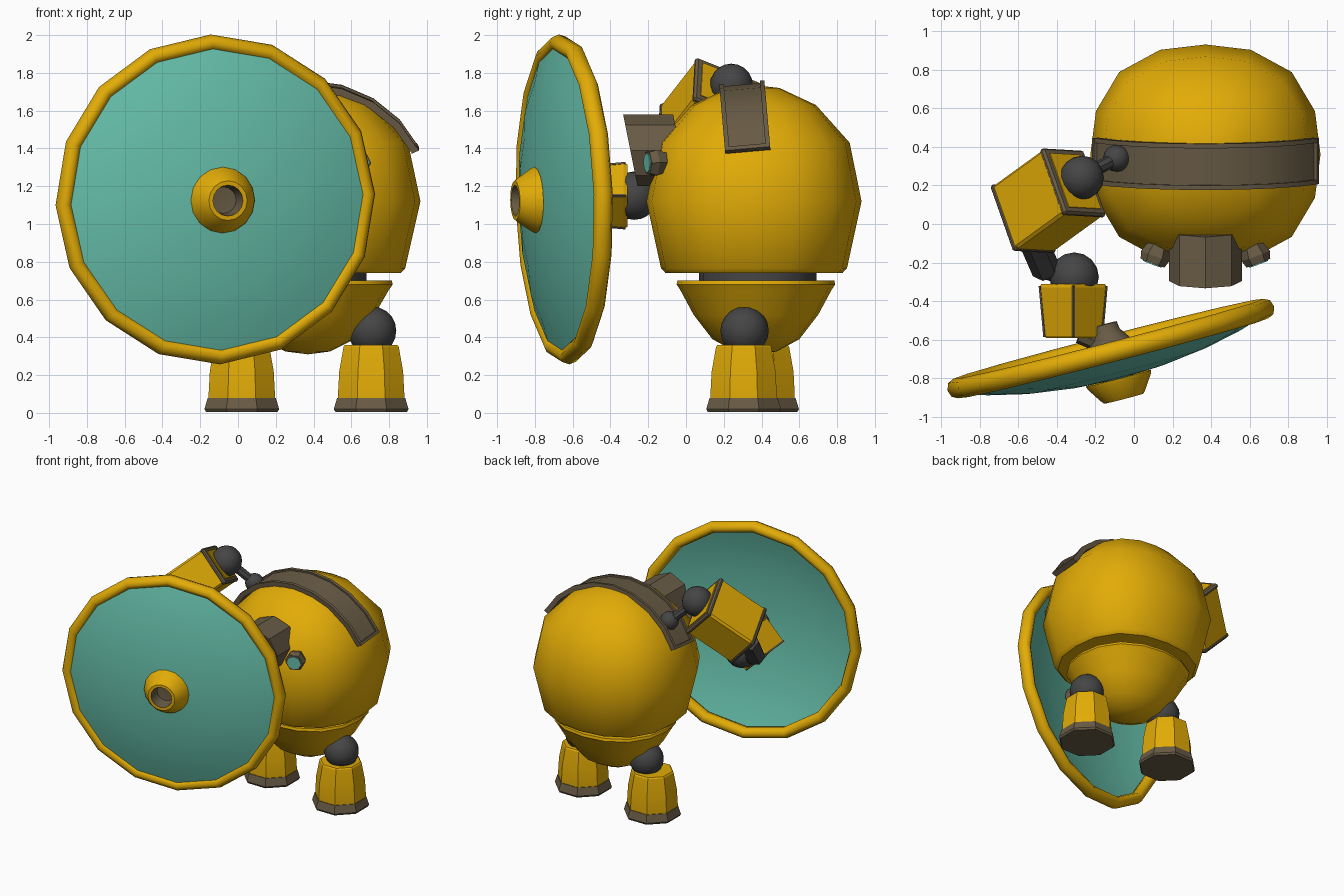
import bpy, bmesh, math
from mathutils import Vector, Matrix

if "Cube" in bpy.data.objects:
    bpy.data.objects.remove(bpy.data.objects["Cube"], do_unlink=True)


def material(name, rgb):
    m = bpy.data.materials.new(name)
    m.use_nodes = True
    m.diffuse_color = (*rgb, 1)
    m.node_tree.nodes["Principled BSDF"].inputs["Base Color"].default_value = (*rgb, 1)
    return m


YELLOW = material("yellow paint", (0.76, 0.41, 0.002))
BROWN = material("brown metal", (0.14, 0.105, 0.06))
DARK = material("dark joint", (0.06, 0.06, 0.06))
TEAL = material("teal panel", (0.135, 0.53, 0.41))


def finish(name, bm, mats, matrix, smooth):
    bmesh.ops.remove_doubles(bm, verts=bm.verts, dist=1e-5)
    bmesh.ops.recalc_face_normals(bm, faces=bm.faces)
    mesh = bpy.data.meshes.new(name)
    bm.to_mesh(mesh)
    bm.free()
    for m in mats:
        mesh.materials.append(m)
    ob = bpy.data.objects.new(name, mesh)
    bpy.context.collection.objects.link(ob)
    ob.matrix_world = matrix
    if smooth:
        bpy.ops.object.select_all(action='DESELECT')
        ob.select_set(True)
        bpy.context.view_layer.objects.active = ob
        bpy.ops.object.shade_smooth_by_angle(angle=math.radians(smooth))
    return ob


def place(loc, axis=(0, 0, 1), scale=(1, 1, 1)):
    rot = Vector(axis).to_track_quat('Z', 'Y').to_matrix().to_4x4()
    return Matrix.Translation(loc) @ rot @ Matrix.Diagonal((*scale, 1))


def lathe(name, profile, n, mats, matrix, smooth=0, start=0.0, brown_from=None, square=0.0):
    """Turn (radius, height) points around local z; square swells the diagonals."""
    bm = bmesh.new()
    rings = []
    for r, h in profile:
        ring = []
        for i in range(n):
            a = start + math.tau * i / n
            q = r * (1 + square * math.sin(2 * a) ** 2)
            ring.append(bm.verts.new((q * math.cos(a), q * math.sin(a), h)))
        rings.append(ring)
    for k, (a, b) in enumerate(zip(rings, rings[1:])):
        for i in range(n):
            j = (i + 1) % n
            f = bm.faces.new((a[i], a[j], b[j], b[i]))
            f.material_index = int(brown_from is not None and k >= brown_from)
    return finish(name, bm, mats, matrix, smooth)


def ball(name, loc, r):
    bm = bmesh.new()
    bmesh.ops.create_uvsphere(bm, u_segments=16, v_segments=10, radius=r)
    return finish(name, bm, [DARK], Matrix.Translation(loc), 40)


def rod(name, a, b, r, n, mat):
    a, b = Vector(a), Vector(b)
    length = (b - a).length
    return lathe(name, [(0, 0), (r, 0), (r, length), (0, length)], n, [mat], place(a, b - a))


def box(name, size, mat, matrix, bevel=0.0):
    bm = bmesh.new()
    bmesh.ops.create_cube(bm, size=1)
    bmesh.ops.scale(bm, verts=bm.verts, vec=size)
    if bevel:
        bmesh.ops.bevel(bm, geom=bm.edges[:], offset=bevel, segments=1, affect='EDGES')
    return finish(name, bm, [mat], matrix, 0)


CX, CY = 0.37, 0.36

# Body: round shell, neck and bowl-shaped hips
lathe("body_shell", [(0, 1.735), (0.14, 1.72), (0.34, 1.63), (0.525, 1.43), (0.59, 1.12),
                     (0.51, 0.765), (0.485, 0.74), (0.28, 0.74)],
      16, [YELLOW], place((CX, CY, 0), scale=(1.01, 0.965, 1)), 42, square=0.06)
lathe("neck", [(0.31, 0.76), (0.31, 0.68)], 16, [DARK], place((CX, CY + 0.02, 0)), 40)
lathe("hips", [(0, 0.70), (0.415, 0.70), (0.42, 0.68), (0.40, 0.65), (0.33, 0.52),
               (0.23, 0.39), (0.11, 0.325), (0, 0.31)],
      16, [YELLOW], place((CX, CY + 0.01, 0), scale=(1.07, 1, 1)), 42, square=0.04)


# Thin strap over the top with raised lips
def strap(name, y0, y1, outer, first=26, last=154, steps=8):
    bm = bmesh.new()
    inner = 0.59
    sections = []
    for i in range(steps + 1):
        a = math.radians(first + (last - first) * i / steps)
        c, s = 1.04 * math.cos(a), math.sin(a)
        sections.append([bm.verts.new((r * c, y, r * s)) for r, y in
                         ((inner, y0), (outer, y0), (outer, y1), (inner, y1))])
    for a, b in zip(sections, sections[1:]):
        for i in range(4):
            j = (i + 1) % 4
            bm.faces.new((a[i], a[j], b[j], b[i]))
    bm.faces.new(sections[0])
    bm.faces.new(sections[-1])
    tilt = Matrix.Rotation(math.radians(5), 4, 'X')
    finish(name, bm, [BROWN], Matrix.Translation((CX, 0.35, 1.125)) @ tilt, 25)


strap("strap", -0.11, 0.11, 0.615)
for side, y in (("front", -0.108), ("back", 0.108)):
    strap("strap_lip_" + side, y - 0.012, y + 0.012, 0.628)
for side, a in (("left", 26), ("right", 152)):
    strap("strap_end_" + side, -0.12, 0.12, 0.628, a, a + 2, 1)

# Snout: octagonal barrel with a raked front
lean = Matrix.Identity(4)
lean[1][2] = -0.2
barrel = Matrix.Translation((CX, -0.295, 1.39)) @ lean @ place((0, 0, 0), (0, 1, 0))
snout = lathe("snout", [(0, 0), (0.19, 0), (0.19, 0.265), (0, 0.265)], 8, [BROWN],
              Matrix.Identity(4))
snout.data.transform(barrel)

# Eyes
for side, s in (("left", 1), ("right", -1)):
    out = Vector((s * 0.2, -0.54, -0.02)).normalized()
    spot = Vector((CX + s * 0.26, -0.165, 1.325))
    lathe("eye_socket_" + side, [(0, -0.08), (0.05, -0.08), (0.078, 0), (0.066, 0.04), (0, 0.04)],
          6, [BROWN], place(spot, out))
    rod("eye_lens_" + side, spot + out * 0.038, spot + out * 0.046, 0.052, 8, TEAL)

# Legs: hip ball, tapered shin, flared sole
for side, x, y in (("left", 0.705, 0.305), ("right", 0.02, 0.40)):
    foot = place((x, y, 0))
    ball("hip_ball_" + side, (x + (0.005 if side == "left" else 0.05), y + 0.005, 0.435), 0.128)
    lathe("shin_" + side, [(0.19, 0.07), (0.19, 0.10), (0.183, 0.22), (0.158, 0.35),
                           (0.15, 0.36), (0, 0.36)],
          8, [YELLOW], foot, 25, math.pi / 8)
    lathe("sole_" + side, [(0, 0.005), (0.205, 0.005), (0.214, 0.02), (0.195, 0.08), (0, 0.08)],
          8, [BROWN], foot, 0, math.pi / 8)

# Shoulder and upper arm
ball("shoulder_ball", (-0.09, 0.34, 1.57), 0.07)
rod("shoulder_rod", (-0.09, 0.34, 1.57), (-0.26, 0.25, 1.73), 0.035, 8, DARK)
ball("upper_arm_ball", (-0.27, 0.24, 1.735), 0.114)

d = Vector((-0.645, -0.467, -0.60)).normalized()
u = Vector((-0.12, 0.34, -0.136))
u = (u - d * u.dot(d)).normalized()
v = d.cross(u)
arm = Matrix((u, v, d)).transposed().to_4x4()
arm.translation = (-0.445, 0.12, 1.58)
box("upper_arm", (0.375, 0.30, 0.43), YELLOW, arm, 0.015)
for end, s in (("top", -1), ("bottom", 1)):
    box("upper_arm_frame_" + end, (0.385, 0.31, 0.035), BROWN,
        arm @ Matrix.Translation((0, 0, s * 0.198)), 0.012)
    box("upper_arm_cap_" + end, (0.315, 0.24, 0.01), YELLOW,
        arm @ Matrix.Translation((0, 0, s * 0.216)))

# Elbow links and forearm
wrist = Vector((-0.31, -0.275, 1.15))
rod("elbow_link", (-0.56, 0.0, 1.40), (-0.455, -0.24, 1.16), 0.075, 6, DARK)
rod("wrist_link", (-0.47, -0.22, 1.16), wrist, 0.06, 6, DARK)
ball("wrist_ball", wrist, 0.128)
hand = place((-0.315, -0.31, 1.15), (0, -1, 0))
lathe("forearm", [(0, 0), (0.165, 0), (0.175, 0.02), (0.15, 0.27), (0.14, 0.28), (0, 0.28)],
      4, [YELLOW], hand)
for i in range(4):
    a = i * math.pi / 2
    edge = Vector((math.cos(a), 0, math.sin(a)))
    base = Vector((-0.315, 0, 1.15))
    rod("forearm_edge_%d" % (i + 1), base + edge * 0.170 + Vector((0, -0.32, 0)),
        base + edge * 0.146 + Vector((0, -0.585, 0)), 0.009, 4, BROWN)
rod("shield_grip", (-0.28, -0.57, 1.14), (-0.12, -0.64, 1.13), 0.05, 8, BROWN)

# Shield: domed panel, rounded rim, horn-shaped boss through the middle
shield = (Matrix.Translation((-0.12, -0.645, 1.13)) @ Matrix.Rotation(math.radians(14.5), 4, 'Z')
          @ Matrix.Rotation(math.radians(91.3), 4, 'X'))
turn = math.radians(92)
lathe("shield_panel", [(0.83, 0.025), (0.68, 0.075), (0.48, 0.12), (0.25, 0.15), (0.07, 0.16)],
      16, [TEAL], shield, 40, turn)
tube = [(0.83 + 0.044 * math.cos(k * math.tau / 8), 0.052 * math.sin(k * math.tau / 8))
        for k in range(9)]
lathe("shield_rim", tube, 16, [YELLOW], shield, 65, turn)
lathe("shield_boss", [(0.175, 0.158), (0.17, 0.175), (0.12, 0.25), (0.105, 0.268),
                      (0.082, 0.268), (0.07, 0.17), (0, 0.165)],
      16, [YELLOW, BROWN], shield, 40, brown_from=4)
lathe("shield_boss_back", [(0.10, 0.15), (0.12, -0.02), (0.07, -0.09), (0.065, -0.13), (0, -0.13)],
      16, [BROWN], shield, 40)
